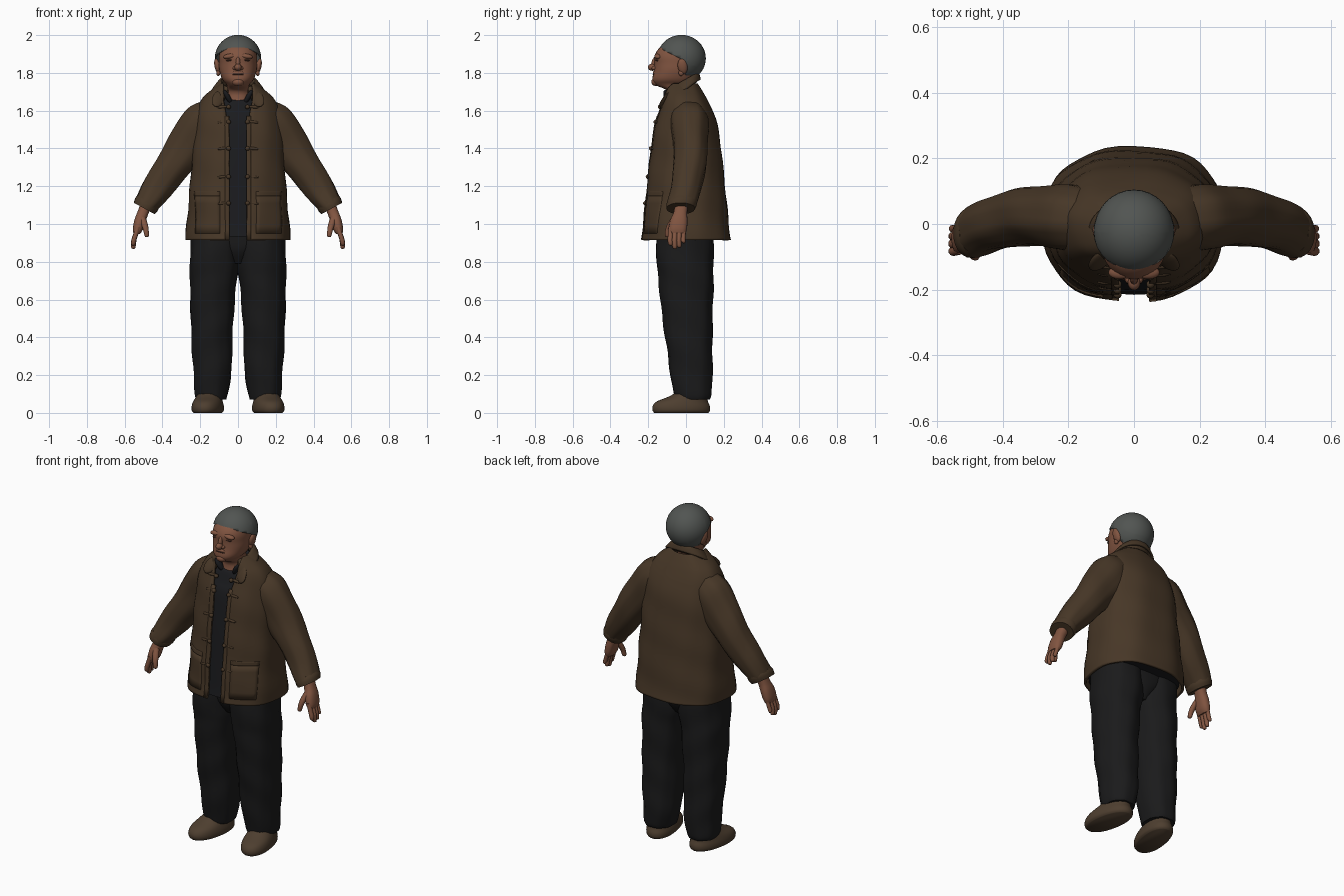
import bpy, bmesh, math
from mathutils import Vector, Matrix

if "Cube" in bpy.data.objects:
    bpy.data.objects.remove(bpy.data.objects["Cube"])


def material(name, r, g, b):
    m = bpy.data.materials.new(name)
    m.use_nodes = True
    m.diffuse_color = (r, g, b, 1)
    m.node_tree.nodes["Principled BSDF"].inputs["Base Color"].default_value = (r, g, b, 1)
    return m


SKIN = material("skin", .22, .09, .052)
CREASE = material("skin crease", .06, .026, .018)
HAIR = material("grey hair", .083, .09, .084)
JACKET = material("brown cloth", .063, .038, .02)
TROUSER = material("black cloth", .0105, .0105, .011)
SHIRT = material("dark shirt", .0105, .011, .013)
SHOE = material("brown shoe", .076, .049, .029)


def finish(name, bm, mat, thick=0, angle=50):
    bmesh.ops.recalc_face_normals(bm, faces=bm.faces[:])
    me = bpy.data.meshes.new(name)
    bm.to_mesh(me)
    bm.free()
    me.materials.append(mat)
    ob = bpy.data.objects.new(name, me)
    bpy.context.collection.objects.link(ob)
    if thick:
        s = ob.modifiers.new("thickness", 'SOLIDIFY')
        s.thickness, s.offset = thick, 0
    bpy.ops.object.select_all(action='DESELECT')
    ob.select_set(True)
    bpy.context.view_layer.objects.active = ob
    bpy.ops.object.shade_smooth_by_angle(angle=math.radians(angle))
    return ob


def smooth_rings(rings, steps):
    # Catmull-Rom through the given cross-sections
    rs = [tuple(r) + (0,) * (7 - len(r)) for r in rings]
    out = []
    for i in range(len(rs) - 1):
        a, b, c, d = rs[max(i - 1, 0)], rs[i], rs[i + 1], rs[min(i + 2, len(rs) - 1)]
        for k in range(steps):
            t = k / steps
            out.append(tuple(.5 * (2 * q + (s - p) * t + (2 * p - 5 * q + 4 * s - u) * t * t
                             + (3 * q - p - 3 * s + u) * t ** 3) for p, q, s, u in zip(a, b, c, d)))
    return out + [rs[-1]]


def loft(name, rings, mat, n=24, p=2, span=None, fold=0, steps=3, thick=0, side=1):
    """rings: x, y, z, radius x, radius y, roll in xz, roll in yz. Angle 0 is the front."""
    bm = bmesh.new()
    rows = []
    for r in smooth_rings(rings, steps):
        x, y, z, rx, ry, ax, ay = r
        t0, t1 = span(r) if span else (0, math.tau)
        row = []
        for i in range(n + 1 if span else n):
            t = t0 + (t1 - t0) * i / n
            s, c = math.sin(t), math.cos(t)
            f = 1 + fold * math.sin(5 * t + 12 * z) * math.sin(3 * t - 17 * z)
            dx = f * rx * math.copysign(abs(s) ** (2 / p), s)
            dy = -f * ry * math.copysign(abs(c) ** (2 / p), c)
            row.append(bm.verts.new((side * (x + dx * math.cos(ax)), y + dy * math.cos(ay),
                                     z + dx * math.sin(ax) + dy * math.sin(ay))))
        rows.append(row)
    for a, b in zip(rows, rows[1:]):
        for i in range(n):
            j = i + 1 if span else (i + 1) % n
            bm.faces.new((a[i], a[j], b[j], b[i]))
    if not span:
        bm.faces.new(rows[0])
        bm.faces.new(rows[-1])
    return finish(name, bm, mat, thick)


def blob(name, loc, size, mat, roll=0, pitch=0, seg=16):
    bm = bmesh.new()
    bmesh.ops.create_uvsphere(bm, u_segments=seg, v_segments=seg * 2 // 3, radius=1)
    m = Matrix.Translation(loc) @ Matrix.Rotation(roll, 4, 'Y') @ Matrix.Rotation(pitch, 4, 'X')
    bm.transform(m @ Matrix.Diagonal((*size, 1)))
    return finish(name, bm, mat)


# Jacket body, open down the front
COAT = [(0, 0, .915, .27, .23), (0, 0, 1.0, .265, .22), (0, 0, 1.2, .25, .202),
        (0, 0, 1.4, .236, .18), (0, 0, 1.52, .226, .16), (0, -.002, 1.6, .21, .136),
        (0, -.008, 1.66, .182, .112), (0, -.014, 1.7, .142, .094), (0, -.02, 1.74, .088, .075)]
P = 2.4


def at_x(x, r):
    return math.asin(min(1, x / r[3]) ** (P / 2))


def opening(r):
    w = .046 + .03 * max(0, min(1, (r[2] - 1.5) / .15))
    return at_x(w, r), math.tau - at_x(w, r)


def coat_at(z, grow=0):
    r = min(smooth_rings(COAT, 40), key=lambda q: abs(q[2] - z))
    return (0, r[1], z, r[3] + grow, r[4] + grow)


loft("jacket_body", COAT, JACKET, 48, P, opening, .022, 5, .014)
for s in (1, -1):
    loft("jacket_front_edge", [coat_at(.92 + .05 * i, .002) for i in range(14)], JACKET, 3, P,
         lambda r: (s * at_x(.046, r), s * at_x(.068, r)), .022, 1, .012)

# Shirt with a lowered neckline
loft("shirt", [(0, r[1], r[2] + .02, r[3] * .92, r[4] * .94) for r in COAT[:5]]
     + [(0, -.005, 1.6, .18, .125, 0, .1), (0, -.02, 1.665, .1, .092, 0, .25),
        (0, -.025, 1.695, .076, .083, 0, .5)], SHIRT, 32, P, fold=.008)
for s in (1, -1):
    blob("shirt_collar", (s * .054, -.097, 1.672), (.014, .02, .046), SHIRT, s * .5, .3, 10)

# Folded collar lying on the shoulders, with a point on each side of the opening
loft("collar", [(0, -.02, 1.71, .085, .08, 0, .5), (0, -.015, 1.75, .088, .082, 0, .5),
                (0, -.016, 1.745, .1, .094, 0, .55), (0, -.024, 1.698, .135, .117, 0, .6)],
     JACKET, 32, 2, lambda r: (.62, math.tau - .62), 0, 3, .012)
for s in (1, -1):
    blob("collar_point", (s * .105, -.112, 1.662), (.032, .011, .052), JACKET, -s * .4, -.6)

# Pockets and fastenings
for s in (1, -1):
    for label, lo, hi, a, b, grow in (("pocket", .95, 1.15, .095, .225, .003),
                                      ("pocket_flap", 1.148, 1.172, .094, .227, .005)):
        loft(label, [coat_at(lo + (hi - lo) * i / 5, grow) for i in range(6)], JACKET, 8, P,
             lambda r: (s * at_x(a, r), s * at_x(b, r)), .022, 1, .009)
for z in (1.62, 1.54, 1.4, 1.25, 1.11):
    y = coat_at(z)[1] - coat_at(z)[4]
    for s in (1, -1):
        blob("fastening_loop", (s * .077, y + .003, z), (.036, .009, .008), JACKET, s * .1, seg=10)
        blob("fastening_knot", (s * .05, y - .004, z), (.013, .013, .012), JACKET, seg=10)

# Sleeves, hands, legs and shoes
for s, label in ((1, "left"), (-1, "right")):
    loft(label + "_sleeve", [(.1, .008, 1.6, .085, .085, .7), (.175, .017, 1.535, .122, .1, .7),
                             (.257, .024, 1.425, .112, .094, .6), (.342, .02, 1.31, .096, .087, .55),
                             (.423, .002, 1.195, .081, .082, .55), (.481, -.022, 1.11, .066, .078, .5),
                             (.496, -.028, 1.085, .06, .073, .5)],
         JACKET, 28, 2.1, fold=.05, steps=5, side=s)
    loft(label + "_cuff", [(.476, -.019, 1.12, .065, .077, .5), (.485, -.023, 1.103, .068, .08, .5),
                           (.496, -.028, 1.082, .063, .075, .5)], JACKET, 28, 2.1, side=s)
    loft(label + "_palm", [(.48, -.02, 1.12, .03, .036, .4), (.503, -.03, 1.06, .029, .036, .35),
                           (.518, -.038, 1.02, .03, .046, .25), (.53, -.043, .975, .027, .048, .2),
                           (.537, -.045, .95, .018, .042, .2)], SKIN, 18, 2.4, side=s)
    for i, (reach, r) in enumerate(((.885, .0135), (.868, .0145), (.875, .0135), (.898, .012))):
        y = -.08 + .023 * i
        loft(label + "_finger", [(.53, y, .985, r, r), (.54, y - .002, .95, r, r),
                                 (.551, y - .004, .915, r, r), (.554, y - .002, reach + .008, r * .85, r * .85),
                                 (.553, y, reach, r * .3, r * .3)], SKIN, 10, side=s)
    loft(label + "_thumb", [(.508, -.055, 1.04, .018, .018), (.495, -.08, 1.0, .018, .018),
                            (.487, -.095, .965, .015, .015), (.483, -.099, .937, .012, .012),
                            (.483, -.099, .93, .004, .004)], SKIN, 10, side=s)
    loft(label + "_trouser_leg", [(.142, .035, .07, .08, .092), (.142, .035, .1, .087, .102),
                                  (.135, .029, .2, .1, .112), (.138, .019, .35, .107, .121),
                                  (.137, .008, .5, .111, .131), (.131, 0, .7, .122, .143),
                                  (.122, -.005, .8, .13, .15), (.118, -.005, .96, .134, .149)],
         TROUSER, 28, 2.2, fold=.04, steps=6, side=s)
    shoe = loft(label + "_shoe", [(0, 0, 0, .07, .145), (0, 0, .012, .08, .154), (0, 0, .035, .081, .154),
                                  (0, .005, .06, .075, .138), (0, .035, .085, .066, .105),
                                  (0, .055, .11, .056, .078)], SHOE, 28, 2.2, side=s)
    shoe.location = (s * .16, -.025, 0)
    shoe.rotation_euler.z = s * .18
loft("trouser_seat", [(0, -.003, .79, .04, .09), (0, -.003, .85, .1, .128), (0, -.003, .9, .17, .138),
                      (0, -.003, .97, .2, .14)], TROUSER, 32, 2.4)

# Head and neck
loft("head", [(0, -.028, 1.62, .08, .08), (0, -.028, 1.7, .064, .068), (0, -.06, 1.735, .06, .1),
              (0, -.065, 1.765, .083, .113), (0, -.05, 1.81, .098, .12), (0, -.042, 1.85, .101, .125),
              (0, -.04, 1.89, .101, .127), (0, -.035, 1.93, .09, .108), (0, -.03, 1.96, .055, .068),
              (0, -.03, 1.975, .02, .03)], SKIN, 32, 2.2, steps=4)
blob("nose", (0, -.178, 1.83), (.019, .024, .019), SKIN)
blob("nose_bridge", (0, -.167, 1.853), (.012, .016, .035), SKIN, pitch=-.25)
blob("chin", (0, -.158, 1.752), (.032, .026, .022), SKIN)
blob("upper_lip", (0, -.162, 1.8), (.034, .014, .012), SKIN)
blob("lower_lip", (0, -.162, 1.782), (.03, .014, .01), SKIN)
blob("mouth_line", (0, -.17, 1.791), (.03, .007, .003), CREASE)
for s in (1, -1):
    blob("brow", (s * .043, -.148, 1.888), (.036, .02, .014), SKIN, s * .15)
    blob("eye_crease", (s * .043, -.152, 1.867), (.02, .012, .005), CREASE, s * .12)
    blob("nostril_wing", (s * .017, -.168, 1.825), (.011, .014, .011), SKIN)
    blob("ear", (s * .109, -.018, 1.835), (.015, .026, .043), SKIN, s * .22, .15)
    blob("ear_lobe", (s * .104, -.026, 1.8), (.011, .014, .016), SKIN)

# Hair cap, trimmed along the forehead and in front of the ears
bm = bmesh.new()
bmesh.ops.create_uvsphere(bm, u_segments=32, v_segments=20, radius=1)
bm.transform(Matrix.Translation((0, -.024, 1.877)) @ Matrix.Diagonal((.12, .126, .121, 1)))
cuts = [(Vector((0, -.13, 1.925)), Vector((0, .5, 1))), (Vector((0, -.01, 1.84)), Vector((0, 1, .15)))]
for co, no in cuts:
    bmesh.ops.bisect_plane(bm, geom=bm.verts[:] + bm.edges[:] + bm.faces[:], plane_co=co, plane_no=no)
bare = [f for f in bm.faces if all((f.calc_center_median() - co).dot(no) < 0 for co, no in cuts)]
bmesh.ops.delete(bm, geom=bare, context='FACES')
finish("hair", bm, HAIR, .006)
